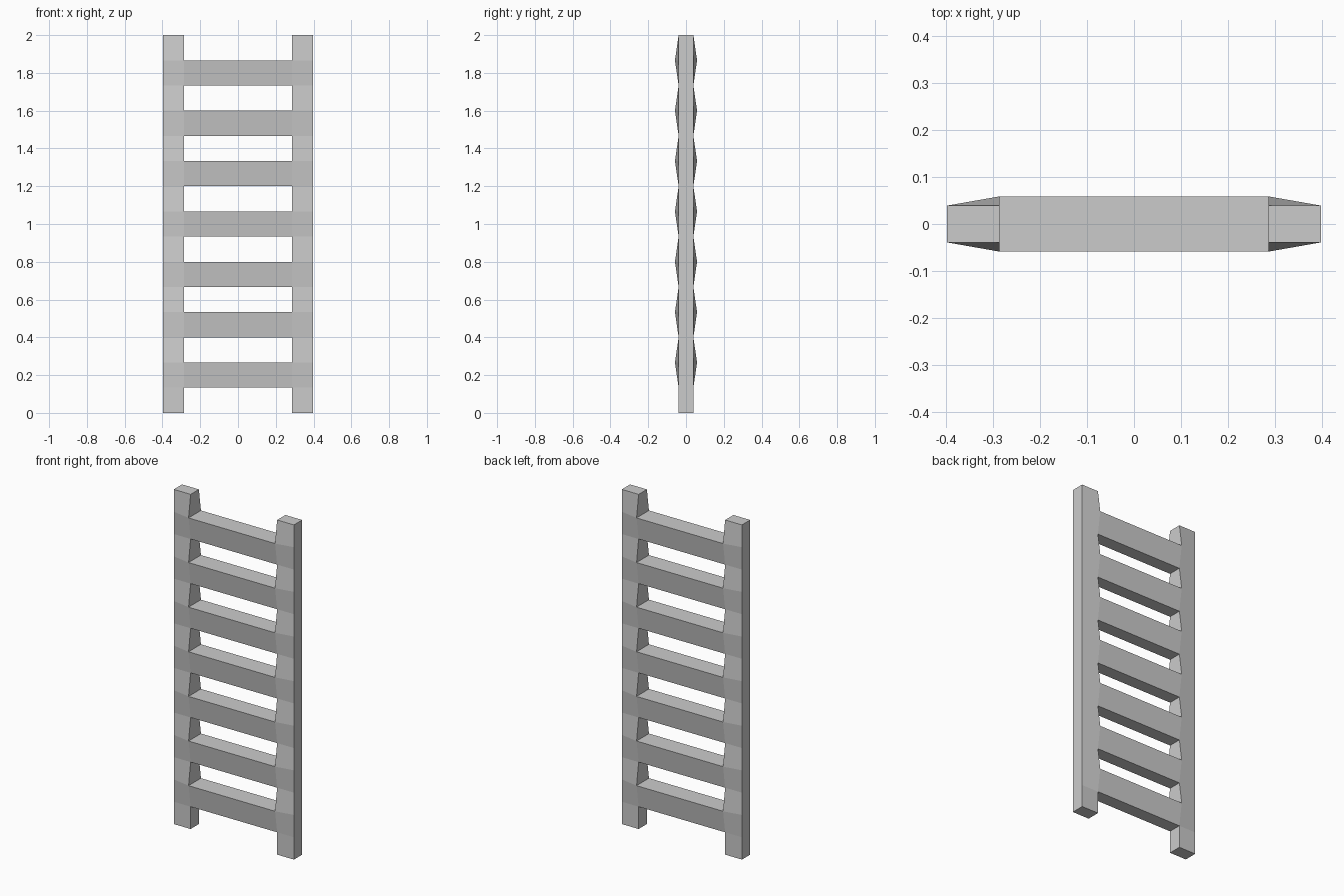
import bpy, bmesh

if "Cube" in bpy.data.objects:
    bpy.data.objects.remove(bpy.data.objects["Cube"])

SEGMENTS = 15                # odd segments carry rungs
HEIGHT = 2.0
XS = (-0.397, -0.286, 0.286, 0.397)
OUTER_Y, RUNG_TOP_Y = 0.039, 0.0585


def half_depth(col, row):
    # rails swell at their inner edge where each rung's top meets them
    at_rung_top = row % 2 == 0 and 0 < row < SEGMENTS
    return RUNG_TOP_Y if col in (1, 2) and at_rung_top else OUTER_Y


bm = bmesh.new()
verts = {}
for side in (-1, 1):
    for col, x in enumerate(XS):
        for row in range(SEGMENTS + 1):
            z = HEIGHT * row / SEGMENTS
            verts[side, col, row] = bm.verts.new((x, side * half_depth(col, row), z))

# rails are the outer columns, rungs fill the middle of every odd segment
cells = [(c, r) for r in range(SEGMENTS) for c in range(3) if c != 1 or r % 2]


def corners(c, r):
    return [(c, r), (c + 1, r), (c + 1, r + 1), (c, r + 1)]


# front and back skins, then walls along every open edge
border = {}
for c, r in cells:
    loop = corners(c, r)
    bm.faces.new([verts[(-1,) + k] for k in loop])
    bm.faces.new([verts[(1,) + k] for k in reversed(loop)])
    for a, b in zip(loop, loop[1:] + loop[:1]):
        if (b, a) in border:
            del border[b, a]
        else:
            border[a, b] = True
for a, b in border:
    bm.faces.new([verts[(-1,) + b], verts[(-1,) + a], verts[(1,) + a], verts[(1,) + b]])

bmesh.ops.recalc_face_normals(bm, faces=bm.faces)
mesh = bpy.data.meshes.new("ladder")
bm.to_mesh(mesh)
bm.free()
bpy.context.collection.objects.link(bpy.data.objects.new("ladder", mesh))
